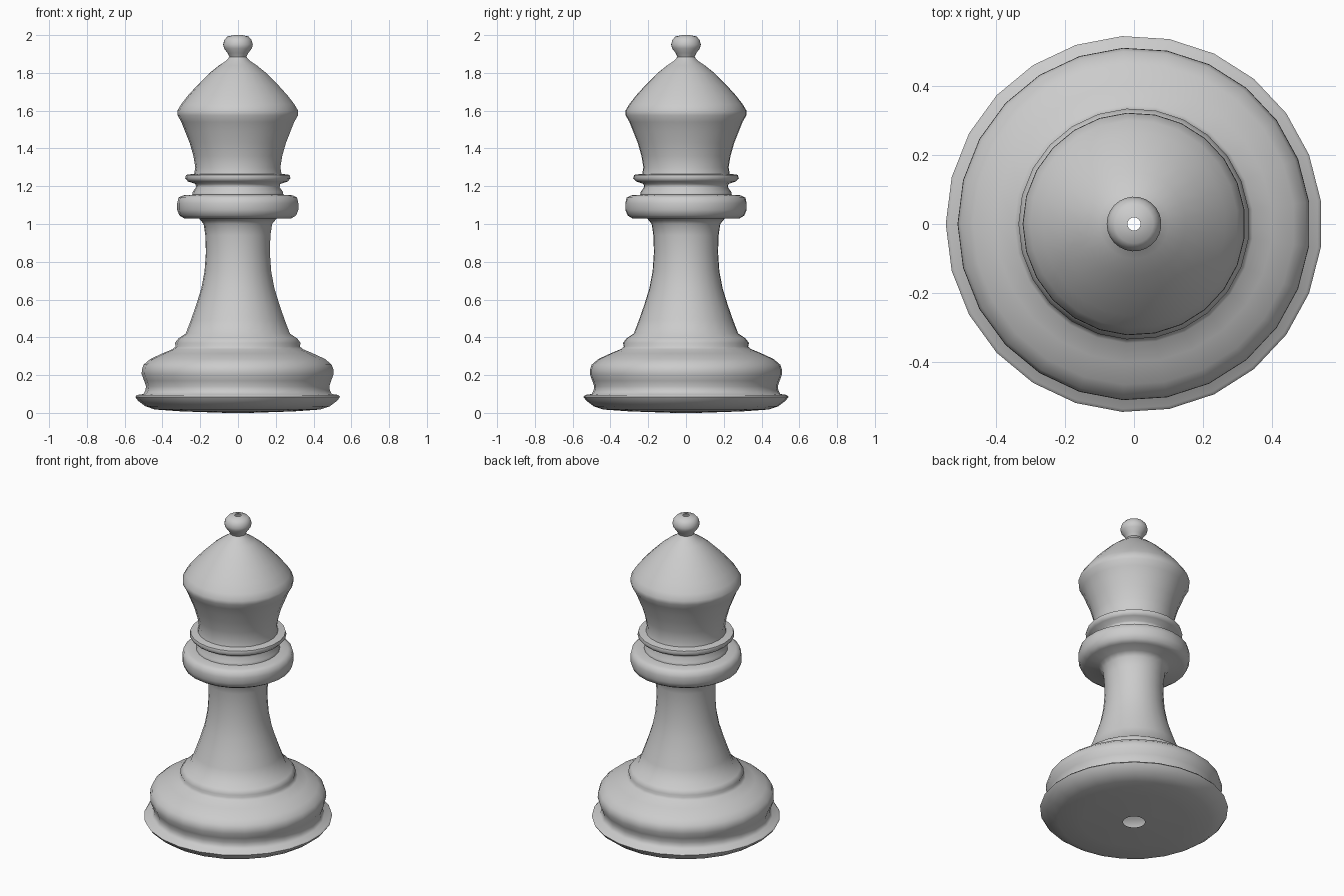
import bpy, bmesh
from math import radians, pi, cos, sin

SIDES = 25

# Outline (radius, height), from the open bottom hole to the open tip
base = [(.064, 0), (.30, .008), (.44, .018), (.49, .035), (.53, .065), (.544, .085),
        (.535, .095), (.50, .10), (.49, .12), (.487, .14), (.497, .17), (.51, .205),
        (.509, .23), (.50, .255), (.465, .285), (.40, .315), (.345, .338), (.33, .352),
        (.334, .37), (.315, .395)]
stem = [(.277, .42), (.25, .49), (.222, .57), (.194, .66), (.177, .75),
        (.17, .85), (.173, .94), (.182, 1.0), (.205, 1.028)]
collar = [(.285, 1.03), (.31, 1.045), (.322, 1.075), (.322, 1.11), (.315, 1.14),
          (.29, 1.152), (.242, 1.155), (.24, 1.17), (.222, 1.195), (.225, 1.212),
          (.265, 1.225), (.28, 1.242), (.275, 1.26), (.232, 1.266)]
head = [(.226, 1.30), (.236, 1.36), (.256, 1.43), (.28, 1.49), (.30, 1.54), (.32, 1.575),
        (.321, 1.60), (.30, 1.635), (.265, 1.68), (.215, 1.735), (.15, 1.80), (.10, 1.84),
        (.062, 1.865), (.045, 1.885)]
finial = [(.055, 1.905), (.074, 1.93), (.079, 1.95), (.072, 1.975), (.056, 1.993), (.019, 2.0)]

# Turn the outline around z
bm = bmesh.new()
rings = []
for r, z in base + stem + collar + head + finial:
    angles = [2 * pi * (k + .5) / SIDES for k in range(SIDES)]
    rings.append([bm.verts.new((r * cos(a), r * sin(a), z)) for a in angles])
for lo, hi in zip(rings, rings[1:]):
    for k in range(SIDES):
        n = (k + 1) % SIDES
        bm.faces.new((lo[k], lo[n], hi[n], hi[k]))

mesh = bpy.data.meshes.new("turned_chess_bishop")
bm.to_mesh(mesh)
bm.free()
piece = bpy.data.objects.new("turned_chess_bishop", mesh)
bpy.context.collection.objects.link(piece)
bpy.context.view_layer.objects.active = piece
piece.select_set(True)
bpy.ops.object.shade_smooth_by_angle(angle=radians(65))
